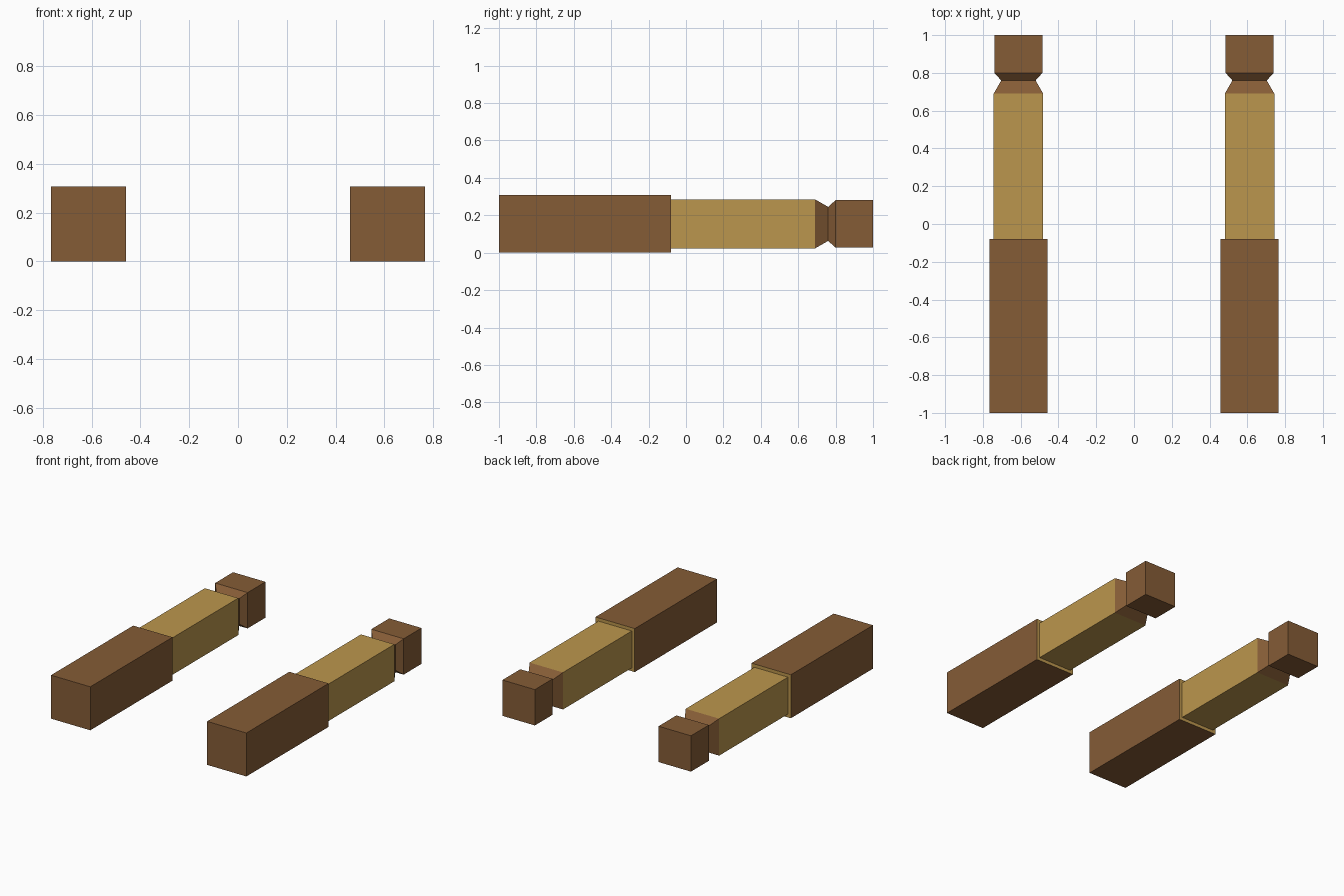
import bpy, bmesh

if "Cube" in bpy.data.objects:
    bpy.data.objects.remove(bpy.data.objects["Cube"])

CENTRE_X, CENTRE_Z = 0.612, 0.154


def material(name, colour):
    m = bpy.data.materials.new(name)
    m.diffuse_color = (*colour, 1)
    m.use_nodes = True
    m.node_tree.nodes["Principled BSDF"].inputs["Base Color"].default_value = m.diffuse_color
    return m


brown = material("brown", (0.235, 0.107, 0.037))
gold = material("gold", (0.50, 0.305, 0.075))


def square_loft(name, x, profile, mat, cap_start=False, cap_end=False):
    """Loft square rings along y; profile lists (y, half width)."""
    bm = bmesh.new()
    rings = []
    for y, h in profile:
        rings.append([bm.verts.new((x + sx * h, y, CENTRE_Z + sz * h))
                      for sx, sz in ((-1, -1), (1, -1), (1, 1), (-1, 1))])
    for a, b in zip(rings, rings[1:]):
        for i in range(4):
            j = (i + 1) % 4
            bm.faces.new((a[j], a[i], b[i], b[j]))
    if cap_start:
        bm.faces.new(rings[0])
    if cap_end:
        bm.faces.new(rings[-1][::-1])
    # Wind every face outward from the arm axis
    bm.normal_update()
    mesh = bpy.data.meshes.new(name)
    bmesh.ops.recalc_face_normals(bm, faces=bm.faces)
    bm.normal_update()
    side = max(bm.faces, key=lambda f: f.calc_center_median().x)
    if side.normal.x < 0:
        bmesh.ops.reverse_faces(bm, faces=bm.faces)
    bm.to_mesh(mesh)
    bm.free()
    mesh.materials.append(mat)
    obj = bpy.data.objects.new(name, mesh)
    bpy.context.collection.objects.link(obj)


for label, side in (("left", -1), ("right", 1)):
    x = side * CENTRE_X
    # Thick sleeve, closed at the front
    square_loft(label + "_sleeve", x, [(-1, 0.154), (-0.08, 0.154)], brown, cap_start=True)
    # Forearm, including the step at the sleeve cuff
    square_loft(label + "_forearm", x, [(-0.08, 0.154), (-0.08, 0.131), (0.69, 0.131)], gold)
    # Pinched wrist
    square_loft(label + "_wrist", x, [(0.69, 0.131), (0.76, 0.091), (0.80, 0.127)], brown)
    # Block hand, closed at the back
    square_loft(label + "_hand", x, [(0.80, 0.127), (1, 0.127)], brown, cap_end=True)
